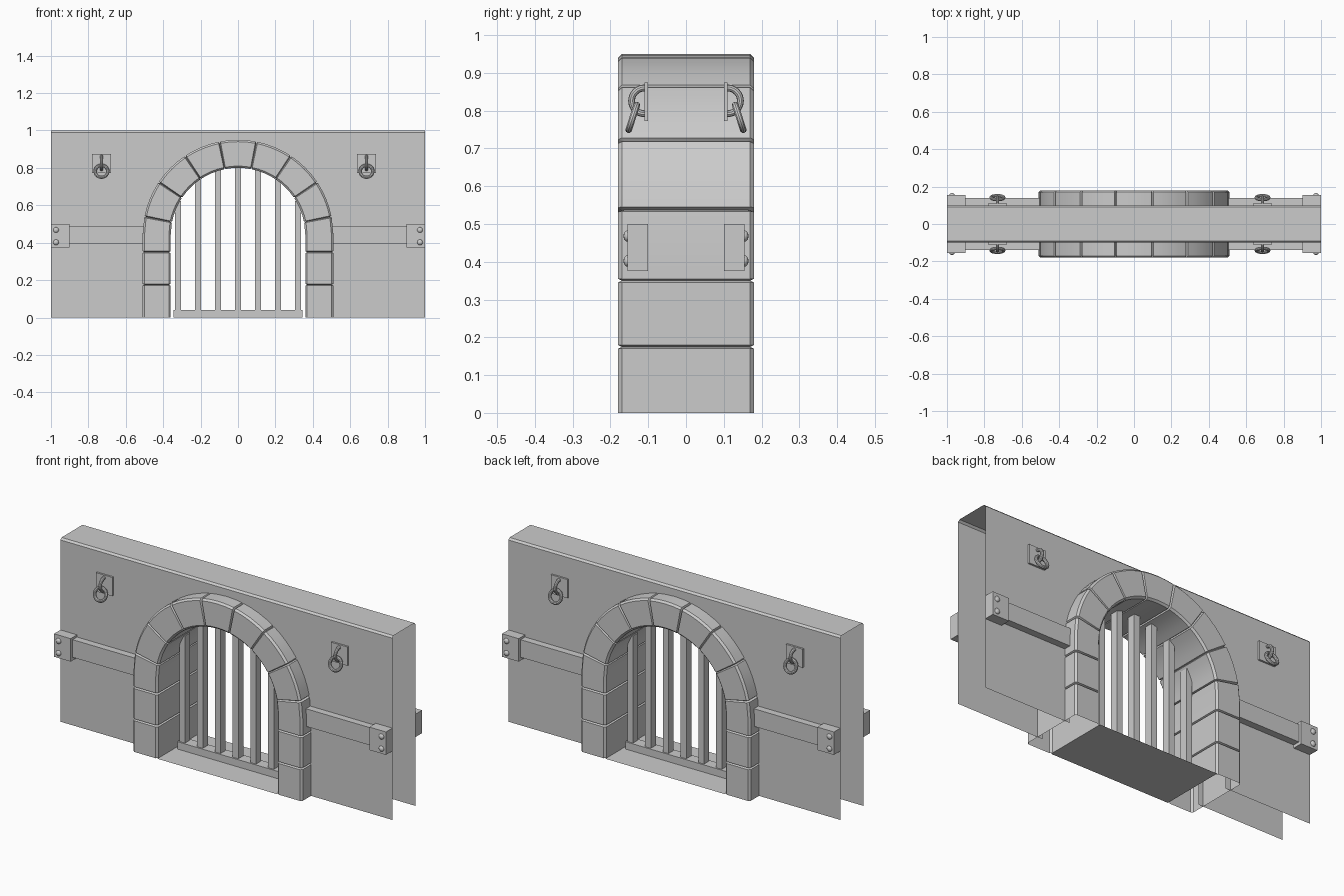
import bpy, bmesh, math
from mathutils import Matrix, Vector

if "Cube" in bpy.data.objects:
    bpy.data.objects.remove(bpy.data.objects["Cube"])

CZ, R_IN, R_OUT, DEPTH = 0.44, 0.36, 0.51, 0.18


def make_object(name, bm, smooth=False):
    mesh = bpy.data.meshes.new(name)
    bm.to_mesh(mesh)
    bm.free()
    ob = bpy.data.objects.new(name, mesh)
    bpy.context.collection.objects.link(ob)
    if smooth:
        bpy.ops.object.select_all(action='DESELECT')
        bpy.context.view_layer.objects.active = ob
        ob.select_set(True)
        bpy.ops.object.shade_smooth_by_angle(angle=math.radians(30))
    return ob


def box(name, x, y, z):
    bm = bmesh.new()
    size = [b - a for a, b in (x, y, z)]
    mid = [(a + b) / 2 for a, b in (x, y, z)]
    bmesh.ops.create_cube(bm, size=1, matrix=Matrix.Translation(mid) @ Matrix.Diagonal((*size, 1)))
    return make_object(name, bm)


def arc_tube(name, centre, radius, thick, start, end, u, v, steps=20, sides=10):
    """Round tube swept along an arc spanned by the unit vectors u and v."""
    bm = bmesh.new()
    u, v, centre = Vector(u), Vector(v), Vector(centre)
    n = u.cross(v)
    closed = end - start > 359
    rings = []
    for i in range(steps if closed else steps + 1):
        a = math.radians(start + (end - start) * i / steps)
        d = u * math.cos(a) + v * math.sin(a)
        rings.append([bm.verts.new(centre + d * (radius + thick * math.cos(t)) + n * thick * math.sin(t))
                      for t in (2 * math.pi * k / sides for k in range(sides))])
    if closed:
        rings.append(rings[0])
    skin(bm, rings)
    return make_object(name, bm, True)


def skin(bm, rings):
    for a, b in zip(rings, rings[1:]):
        for k in range(len(a)):
            j = (k + 1) % len(a)
            bm.faces.new((a[k], a[j], b[j], b[k]))
    bmesh.ops.recalc_face_normals(bm, faces=bm.faces)


# Wall shell: front and back sheets with arched hole, chamfered top, open ends and base
bm = bmesh.new()
hole = [(0.48, 0)] + [(0.48 * math.cos(a), CZ + 0.48 * math.sin(a))
                      for a in (math.pi * i / 24 for i in range(25))] + [(-0.48, 0)]
outline = [(-1, 0), (-1, 0.99), (1, 0.99), (1, 0)] + hole
tops = []
for s in (-1, 1):
    vs = [bm.verts.new((x, s * 0.1, z)) for x, z in outline]
    bm.faces.new(vs if s < 0 else vs[::-1])
    ridge = [bm.verts.new((x, s * 0.09, 1)) for x in (-1, 1)]
    f = (vs[1], ridge[0], ridge[1], vs[2])
    bm.faces.new(f if s < 0 else f[::-1])
    tops.append(ridge)
bm.faces.new((tops[0][0], tops[1][0], tops[1][1], tops[0][1]))
make_object("wall", bm)

# Arch stones: chamfered section swept up the jambs and round, pinched at each joint
def section(inset):
    a, b, d, c = R_IN + inset, R_OUT - inset, DEPTH - inset, 0.01
    return [(a, -d + c), (a + c, -d), (b - c, -d), (b, -d + c),
            (b, d - c), (b - c, d), (a + c, d), (a, d - c)]


G = 0.005          # half width of a joint groove
GA = math.degrees(G / 0.43)
path = [(0, 0, 0)]  # (height below the springing, angle, inset)
for z in (0.175, 0.35):
    path += [(z - G, 0, 0), (z, 0, 0.01), (z + G, 0, 0)]
path += [(CZ, 0, 0)]
for j in range(8):
    a = 11.25 + 22.5 * j
    path += [(CZ, a - GA, 0), (CZ, a, 0.01), (CZ, a + GA, 0)]
    if j < 7:
        path += [(CZ, a + 22.5 * k / 4, 0) for k in (1, 2, 3)]
path += [(CZ, 180, 0)]
path += [(z, 180, i) for z, a, i in path[6::-1]]
bm = bmesh.new()
rings = []
for z, a, inset in path:
    c, s = math.cos(math.radians(a)), math.sin(math.radians(a))
    rings.append([bm.verts.new((r * c, y, z + r * s)) for r, y in section(inset)])
skin(bm, rings)
make_object("arch_stones", bm, True)

# Floor under the gateway
bm = bmesh.new()
bm.faces.new([bm.verts.new(p) for p in ((-R_IN, -DEPTH, 0), (R_IN, -DEPTH, 0),
                                        (R_IN, DEPTH, 0), (-R_IN, DEPTH, 0))])
make_object("floor", bm)

# Barred gate
box("gate_sill", (-0.345, 0.345), (-0.03, 0.03), (0.0, 0.04))
for k in range(-3, 4):
    x = 0.107 * k
    top = CZ + math.sqrt(R_IN ** 2 - x ** 2) + 0.02
    box("gate_bar", (x - 0.017, x + 0.017), (-0.022, 0.022), (0.04, top))

for sy in (-1, 1):
    for sx in (-1, 1):
        # Side beams with end plates and rivets
        def span(a, b, s):
            return tuple(sorted((s * a, s * b)))
        box("side_beam", span(0.49, 0.91, sx), span(0.1, 0.138, sy), (0.392, 0.488))
        box("beam_plate", span(0.9, 1.0, sx), span(0.1, 0.155, sy), (0.375, 0.5))
        for z in (0.402, 0.468):
            bm = bmesh.new()
            bmesh.ops.create_uvsphere(bm, u_segments=12, v_segments=8, radius=0.015,
                                      matrix=Matrix.Translation((sx * 0.973, sy * 0.155, z))
                                      @ Matrix.Diagonal((1, 0.7, 1, 1)))
            make_object("rivet", bm, True)
    for x in (-0.73, 0.687):
        # Wall rings: backing plate, staple and hanging ring
        box("ring_plate", (x - 0.05, x + 0.05), tuple(sorted((sy * 0.1, sy * 0.11))), (0.773, 0.875))
        arc_tube("ring_staple", (x, sy * 0.11, 0.826), 0.034, 0.009, -90, 90, (0, sy, 0), (0, 0, 1))
        t = math.radians(18)
        arc_tube("hanging_ring", (x, sy * 0.141, 0.782), 0.034, 0.009, 0, 360,
                 (1, 0, 0), (0, -sy * math.sin(t), math.cos(t)))
